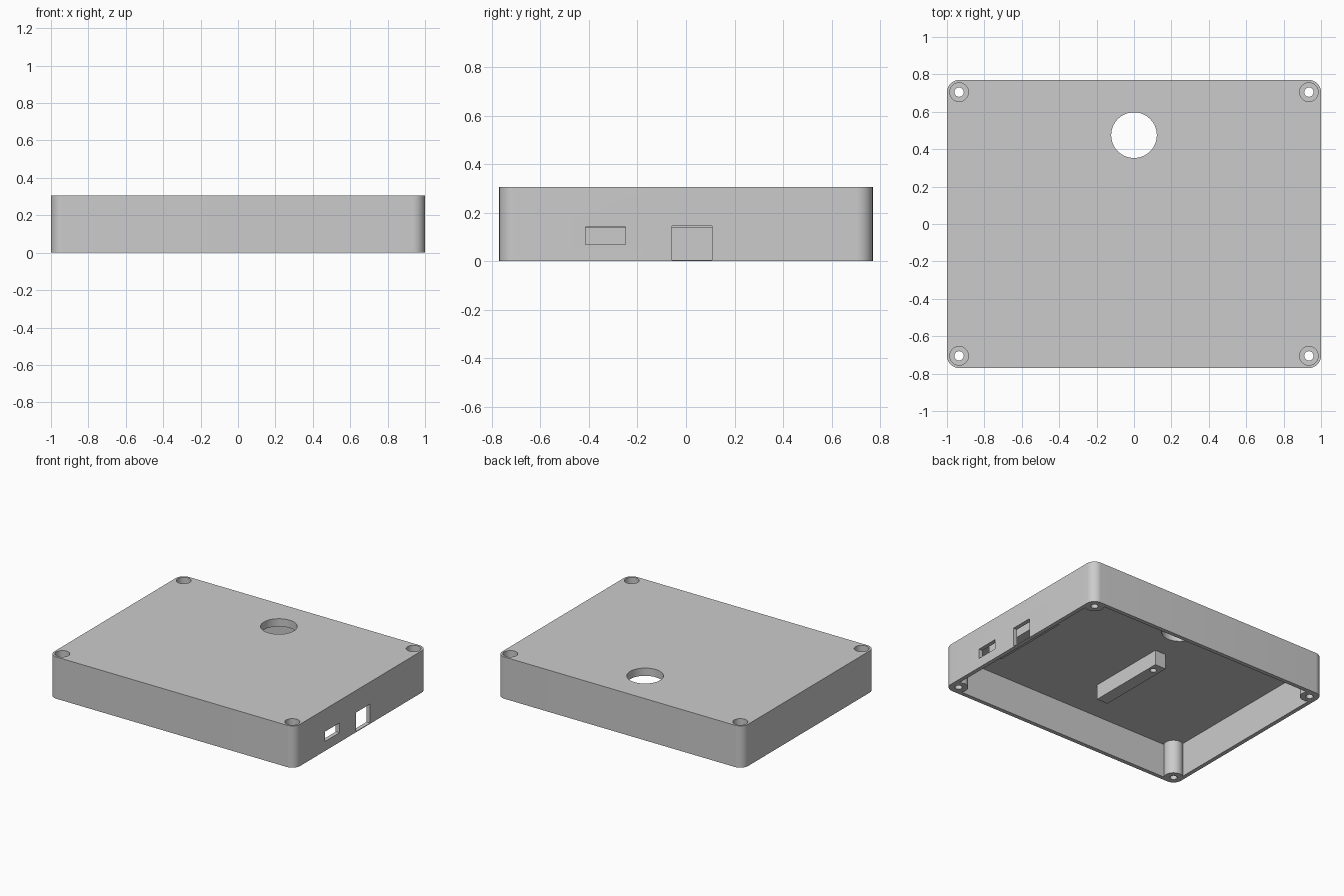
import bpy, bmesh
from math import sin, cos, pi, asin

if "Cube" in bpy.data.objects:
    bpy.data.objects.remove(bpy.data.objects["Cube"])

# Main dimensions
HX, HY, H = 1.0, 0.77, 0.307      # half width, half depth, height
R = 0.065                         # corner and post radius
WALL, CEIL = 0.03, 0.25           # wall thickness, underside of the top plate
CX, CY = HX - R, HY - R           # corner post centres

grey = bpy.data.materials.new("plain_grey")
grey.use_nodes = True
grey.diffuse_color = (0.6, 0.6, 0.6, 1)
grey.node_tree.nodes["Principled BSDF"].inputs["Base Color"].default_value = (0.6, 0.6, 0.6, 1)


def prism(name, outline, z0, z1):
    """Extrude a counter-clockwise outline from z0 to z1."""
    bm = bmesh.new()
    face = bm.faces.new([bm.verts.new((x, y, z0)) for x, y in outline])
    top = bmesh.ops.extrude_face_region(bm, geom=[face])
    verts = [g for g in top["geom"] if isinstance(g, bmesh.types.BMVert)]
    bmesh.ops.translate(bm, verts=verts, vec=(0, 0, z1 - z0))
    bmesh.ops.recalc_face_normals(bm, faces=bm.faces)
    mesh = bpy.data.meshes.new(name)
    bm.to_mesh(mesh)
    bm.free()
    obj = bpy.data.objects.new(name, mesh)
    mesh.materials.append(grey)
    bpy.context.collection.objects.link(obj)
    return obj


def arc(x, y, r, start, end, steps):
    return [(x + r * cos(start + (end - start) * i / steps),
             y + r * sin(start + (end - start) * i / steps)) for i in range(steps + 1)]


def cylinder(name, x, y, r, z0, z1, sides=32):
    return prism(name, arc(x, y, r, 0, 2 * pi, sides)[:-1], z0, z1)


def box(name, x0, x1, y0, y1, z0, z1):
    return prism(name, [(x0, y0), (x1, y0), (x1, y1), (x0, y1)], z0, z1)


def cut(target, cutter):
    """Subtract the cutter and discard it."""
    cutter.hide_render = True
    mod = target.modifiers.new("cut", "BOOLEAN")
    mod.operation, mod.solver, mod.object = "DIFFERENCE", "EXACT", cutter
    bpy.context.view_layer.objects.active = target
    bpy.ops.object.modifier_apply(modifier=mod.name)
    bpy.data.objects.remove(cutter)


def smooth(obj):
    bpy.ops.object.select_all(action="DESELECT")
    obj.select_set(True)
    bpy.context.view_layer.objects.active = obj
    bpy.ops.object.shade_smooth_by_angle(angle=pi / 6)


corners = [(1, 1), (-1, 1), (-1, -1), (1, -1)]

# Outer shell and open-bottomed cavity that leaves a round post in each corner
outer, inner = [], []
ix, iy = HX - WALL, HY - WALL
ax, ay = asin((ix - CX) / R), asin((iy - CY) / R)
for k, (sx, sy) in enumerate(corners):
    outer += arc(sx * CX, sy * CY, R, k * pi / 2, (k + 1) * pi / 2, 12)
    side = arc(CX, CY, R, 1.5 * pi + ax, pi - ay, 20)
    side = [(sx * x, sy * y) for x, y in side]
    inner += side if sx * sy > 0 else side[::-1]
shell = prism("case_shell", outer, 0, H)
cut(shell, prism("cavity_cutter", inner, -0.1, CEIL))

# Counterbored screw holes through the corner posts
for sx, sy in corners:
    cut(shell, cylinder("bore_cutter", sx * CX, sy * CY, 0.025, -0.1, H + 0.1, 24))
    cut(shell, cylinder("counterbore_cutter", sx * CX, sy * CY, 0.05, H - 0.05, H + 0.1))

# Round opening in the top plate
cut(shell, cylinder("opening_cutter", 0, 0.475, 0.122, CEIL - 0.05, H + 0.1, 64))

# Two port openings in the left wall
cut(shell, box("slot_cutter", 0.95, 1.1, -0.415, -0.25, 0.07, 0.142))
cut(shell, box("square_cutter", 0.95, 1.1, -0.057, 0.107, 0.005, 0.145))
smooth(shell)

# Support rails under the top plate, each with one blind screw hole
for name, x0, x1, hole_x, hole_y in [("middle_rail", -0.12, -0.03, -0.07, 0.115),
                                     ("side_rail", 0.80, 0.91, 0.845, -0.37)]:
    rail = box(name, x0, x1, -0.42, 0.185, 0.14, CEIL + 0.005)
    cut(rail, cylinder("pilot_cutter", hole_x, hole_y, 0.022, 0.05, 0.235, 24))
    smooth(rail)
